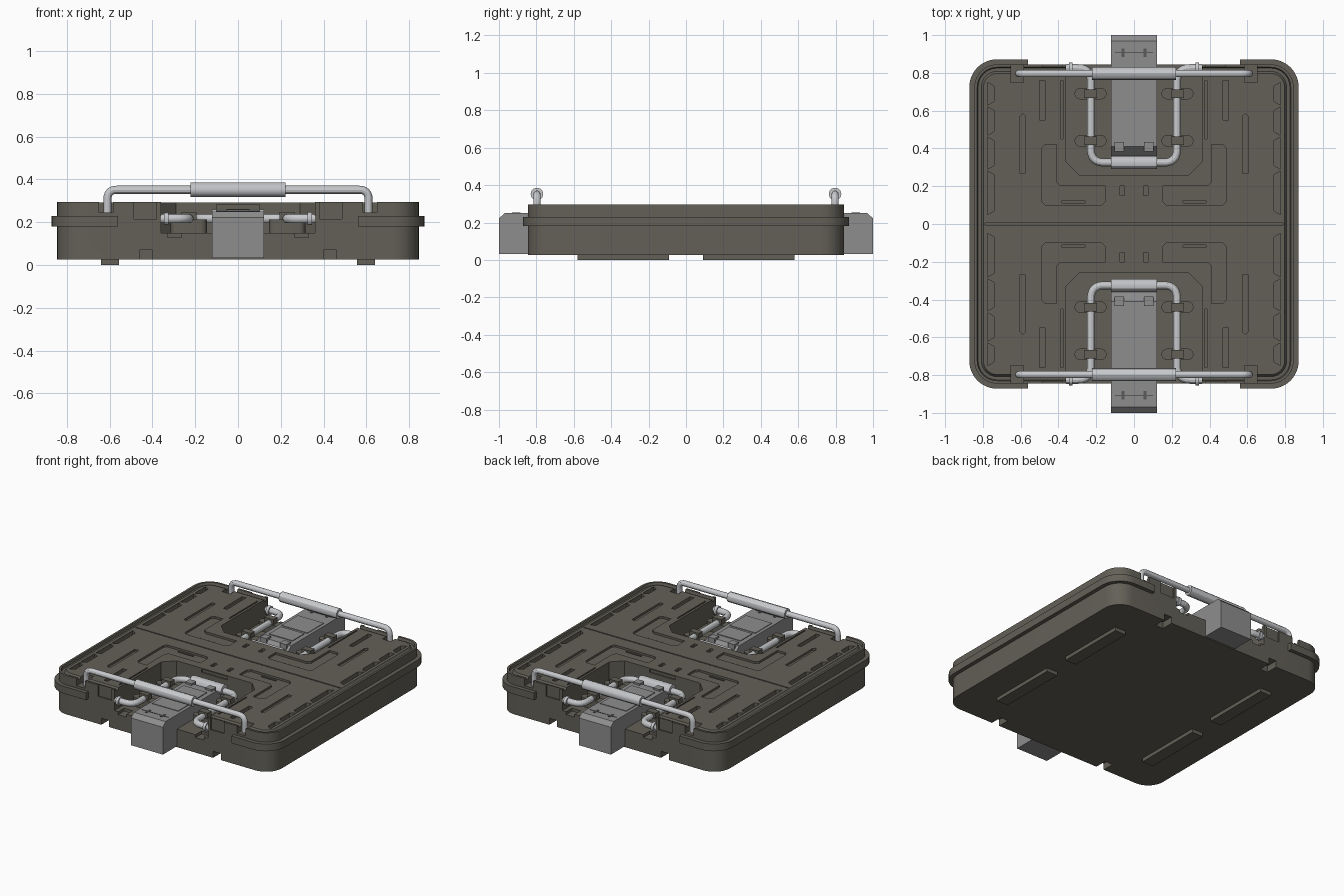
import bpy, bmesh, math
from mathutils import Vector

if "Cube" in bpy.data.objects:
    bpy.data.objects.remove(bpy.data.objects["Cube"])

SIGNS = (-1, 1)
QUADS = [(a, b) for a in SIGNS for b in SIGNS]


def mat(name, r, g, b):
    m = bpy.data.materials.new(name)
    m.diffuse_color = (r, g, b, 1)
    m.use_nodes = True
    m.node_tree.nodes["Principled BSDF"].inputs["Base Color"].default_value = m.diffuse_color
    return m


SHELL = mat("olive grey shell", 0.125, 0.117, 0.095)
LATCH = mat("mid grey latch", 0.27, 0.27, 0.275)
STEEL = mat("light grey steel", 0.57, 0.58, 0.60)
DARK = mat("dark latch trim", 0.10, 0.10, 0.105)


def finish(bm, name, material, smooth=True):
    bmesh.ops.recalc_face_normals(bm, faces=bm.faces[:])
    me = bpy.data.meshes.new(name)
    bm.to_mesh(me)
    bm.free()
    ob = bpy.data.objects.new(name, me)
    bpy.context.collection.objects.link(ob)
    if material:
        me.materials.append(material)
    if smooth:
        shade(ob)
    return ob


def activate(ob):
    bpy.ops.object.select_all(action='DESELECT')
    ob.select_set(True)
    bpy.context.view_layer.objects.active = ob


def shade(ob):
    activate(ob)
    bpy.ops.object.shade_smooth_by_angle(angle=math.radians(30))


def prism(bm, pts, lo, hi, sx=1, sy=1, axis='z'):
    """Extrude a 2D outline: (x,y) along z, or (y,z) along x."""
    def at(p, t):
        v = (p[0], p[1], t) if axis == 'z' else (t, p[0], p[1])
        return bm.verts.new((v[0] * sx, v[1] * sy, v[2]))
    a = [at(p, lo) for p in pts]
    b = [at(p, hi) for p in pts]
    n = len(pts)
    bm.faces.new(a)
    bm.faces.new(b)
    for i in range(n):
        bm.faces.new((a[i], a[(i + 1) % n], b[(i + 1) % n], b[i]))


def box(bm, x0, x1, y0, y1, z0, z1, sx=1, sy=1):
    prism(bm, [(x0, y0), (x1, y0), (x1, y1), (x0, y1)], z0, z1, sx, sy)


def rounded(h, r, n=8):
    pts = []
    for k, (cx, cy) in enumerate([(1, 1), (-1, 1), (-1, -1), (1, -1)]):
        for i in range(n + 1):
            a = math.pi / 2 * (k + i / n)
            pts.append((cx * (h - r) + r * math.cos(a), cy * (h - r) + r * math.sin(a)))
    return pts


def loft(bm, rings, closed):
    loops = [[bm.verts.new((x, y, z)) for x, y in rounded(h, 0.12 + h - 0.845)] for h, z in rings]
    pairs = list(zip(loops, loops[1:])) + ([(loops[-1], loops[0])] if closed else [])
    for a, b in pairs:
        for i in range(len(a)):
            j = (i + 1) % len(a)
            bm.faces.new((a[i], a[j], b[j], b[i]))
    if not closed:
        bm.faces.new(loops[0])
        bm.faces.new(loops[-1])


def cut(ob, bm):
    tool = finish(bm, "cutter", None, False)
    tool.hide_render = True
    m = ob.modifiers.new("cut", 'BOOLEAN')
    m.operation, m.solver, m.object, m.use_self = 'DIFFERENCE', 'EXACT', tool, True
    activate(ob)
    bpy.ops.object.modifier_apply(modifier=m.name)
    bpy.data.objects.remove(tool)


def tube(name, pts, r, bend, material):
    """Round bar along a polyline with filleted corners."""
    pts = [Vector(p) for p in pts]
    path = [pts[0]]
    for a, b, c in zip(pts, pts[1:], pts[2:]):
        p, q = b + (a - b).normalized() * bend, b + (c - b).normalized() * bend
        for i in range(7):
            t = i / 6
            path.append(p * (1 - t) ** 2 + b * 2 * t * (1 - t) + q * t * t)
    path.append(pts[-1])
    cu = bpy.data.curves.new(name, 'CURVE')
    cu.dimensions, cu.bevel_depth, cu.bevel_resolution, cu.use_fill_caps = '3D', r, 4, True
    s = cu.splines.new('POLY')
    s.points.add(len(path) - 1)
    for sp, p in zip(s.points, path):
        sp.co = (*p, 1)
    ob = bpy.data.objects.new(name, cu)
    bpy.context.collection.objects.link(ob)
    cu.materials.append(material)
    activate(ob)
    bpy.ops.object.convert(target='MESH')
    shade(bpy.context.object)


# Case shell with a raised rim and a groove around the lid
bm = bmesh.new()
loft(bm, [(0.845, 0.025), (0.845, 0.295), (0.83, 0.295), (0.825, 0.277),
          (0.808, 0.277), (0.797, 0.292)], False)
shell = finish(bm, "case_shell", SHELL, False)

# Latch pockets, open to front and back
bm = bmesh.new()
for s in SIGNS:
    prism(bm, [(0.36, 0.95), (0.36, 0.33), (0.29, 0.26), (-0.29, 0.26),
               (-0.36, 0.33), (-0.36, 0.95)], 0.15, 0.4, 1, s)
cut(shell, bm)

# Lid grooves, slots, side grilles, handle sockets and lower notches
bm = bmesh.new()
box(bm, -0.79, 0.79, -0.004, 0.004, 0.28, 0.4)
for sx, sy in QUADS:
    def b(*a):
        box(bm, *a, sx, sy)
    prism(bm, [(0.15, 0.12), (0.17, 0.10), (0.47, 0.10), (0.49, 0.12), (0.49, 0.40), (0.47, 0.42),
               (0.41, 0.42), (0.41, 0.22), (0.39, 0.20), (0.15, 0.20)], 0.278, 0.4, sx, sy)
    prism(bm, [(0.575, 0.27), (0.605, 0.27), (0.605, 0.57), (0.59, 0.585), (0.575, 0.57)], 0.278, 0.4, sx, sy)
    b(0.47, 0.50, 0.55, 0.76, 0.265, 0.4)
    b(0.376, 0.386, 0.45, 0.76, 0.28, 0.4)
    b(0.26, 0.38, 0.112, 0.125, 0.26, 0.35)
    b(0.05, 0.075, 0.15, 0.20, 0.275, 0.4)
    ys = (0.05, 0.29, 0.47, 0.63, 0.76)
    for y0, y1 in zip(ys, ys[1:]):
        prism(bm, [(0.775, y0), (0.775, y1 - 0.01), (0.74, y1 - 0.03), (0.74, y0 + 0.02)], 0.26, 0.4, sx, sy)
    b(0.585, 0.65, 0.75, 0.95, 0.245, 0.4)
    b(0.38, 0.485, 0.835, 0.95, 0.215, 0.4)
    b(0.40, 0.46, 0.76, 0.95, 0.0, 0.07)
    b(0.265, 0.33, 0.78, 0.95, 0.13, 0.2)
for s in SIGNS:
    box(bm, -0.1, 0.1, 0.25, 0.27, 0.262, 0.284, 1, s)
cut(shell, bm)
shade(shell)

# Bumper band wrapping the sides and corners
bm = bmesh.new()
loft(bm, [(0.838, 0.18), (0.872, 0.18), (0.872, 0.23), (0.838, 0.23)], True)
band = finish(bm, "bumper_band", SHELL, False)
bm = bmesh.new()
box(bm, -0.56, 0.56, -1, 1, 0.1, 0.4)
cut(band, bm)
shade(band)

# Feet
bm = bmesh.new()
for sx, sy in QUADS:
    box(bm, 0.555, 0.64, 0.09, 0.58, 0.0, 0.03, sx, sy)
finish(bm, "feet", SHELL)

# Rounded bosses and clips that hold the folding bails
bm = bmesh.new()
for sx, sy in QUADS:
    for y in (0.44, 0.69):
        pill = [(0.23 + e * 0.055 + 0.03 * math.cos(a), y + 0.03 * math.sin(a))
                for e, a0 in ((1, -math.pi / 2), (-1, math.pi / 2))
                for a in [a0 + math.pi * i / 8 for i in range(9)]]
        prism(bm, pill, 0.145, 0.212, sx, sy)
        box(bm, 0.195, 0.265, y - 0.022, y + 0.022, 0.15, 0.248, sx, sy)
finish(bm, "bail_clips", SHELL)

for s, side in zip(SIGNS, ("front", "back")):
    # Latch body with chamfered outer lip and inner slope
    bm = bmesh.new()
    prism(bm, [(1.0, 0.032), (1.0, 0.222), (0.97, 0.25), (0.41, 0.25), (0.36, 0.20),
               (0.36, 0.15), (0.82, 0.15), (0.82, 0.032)], -0.122, 0.122, 1, s, 'x')
    box(bm, -0.09, 0.09, 0.47, 0.60, 0.245, 0.255, 1, s)
    box(bm, -0.1, 0.1, 0.62, 0.80, 0.245, 0.254, 1, s)
    for x in SIGNS:
        box(bm, 0.052, 0.102, 0.385, 0.435, 0.2, 0.262, x, s)
    finish(bm, side + "_latch", LATCH)
    bm = bmesh.new()
    for x in SIGNS:
        box(bm, 0.05, 0.065, 0.885, 0.93, 0.248, 0.253, x, s)
    box(bm, -0.1, 0.1, 0.904, 0.91, 0.248, 0.252, 1, s)
    finish(bm, side + "_latch_marks", DARK)

    # Folding bail around the latch, with its grip
    tube(side + "_bail", [(-0.36, s * 0.825, 0.217), (-0.228, s * 0.825, 0.217), (-0.228, s * 0.325, 0.217),
                          (0.228, s * 0.325, 0.217), (0.228, s * 0.825, 0.217), (0.36, s * 0.825, 0.217)],
         0.021, 0.07, STEEL)
    tube(side + "_bail_grip", [(-0.122, s * 0.325, 0.225), (0.122, s * 0.325, 0.225)], 0.035, 0, STEEL)
    for x in SIGNS:
        tube(side + "_bail_collar", [(x * 0.325, s * 0.825, 0.217), (x * 0.345, s * 0.825, 0.217)], 0.03, 0, STEEL)

    # Carrying handle and grip
    tube(side + "_handle", [(-0.61, s * 0.797, 0.24), (-0.61, s * 0.797, 0.352),
                            (0.61, s * 0.797, 0.352), (0.61, s * 0.797, 0.24)], 0.019, 0.045, STEEL)
    tube(side + "_handle_grip", [(-0.222, s * 0.797, 0.352), (0.222, s * 0.797, 0.352)], 0.034, 0, STEEL)
